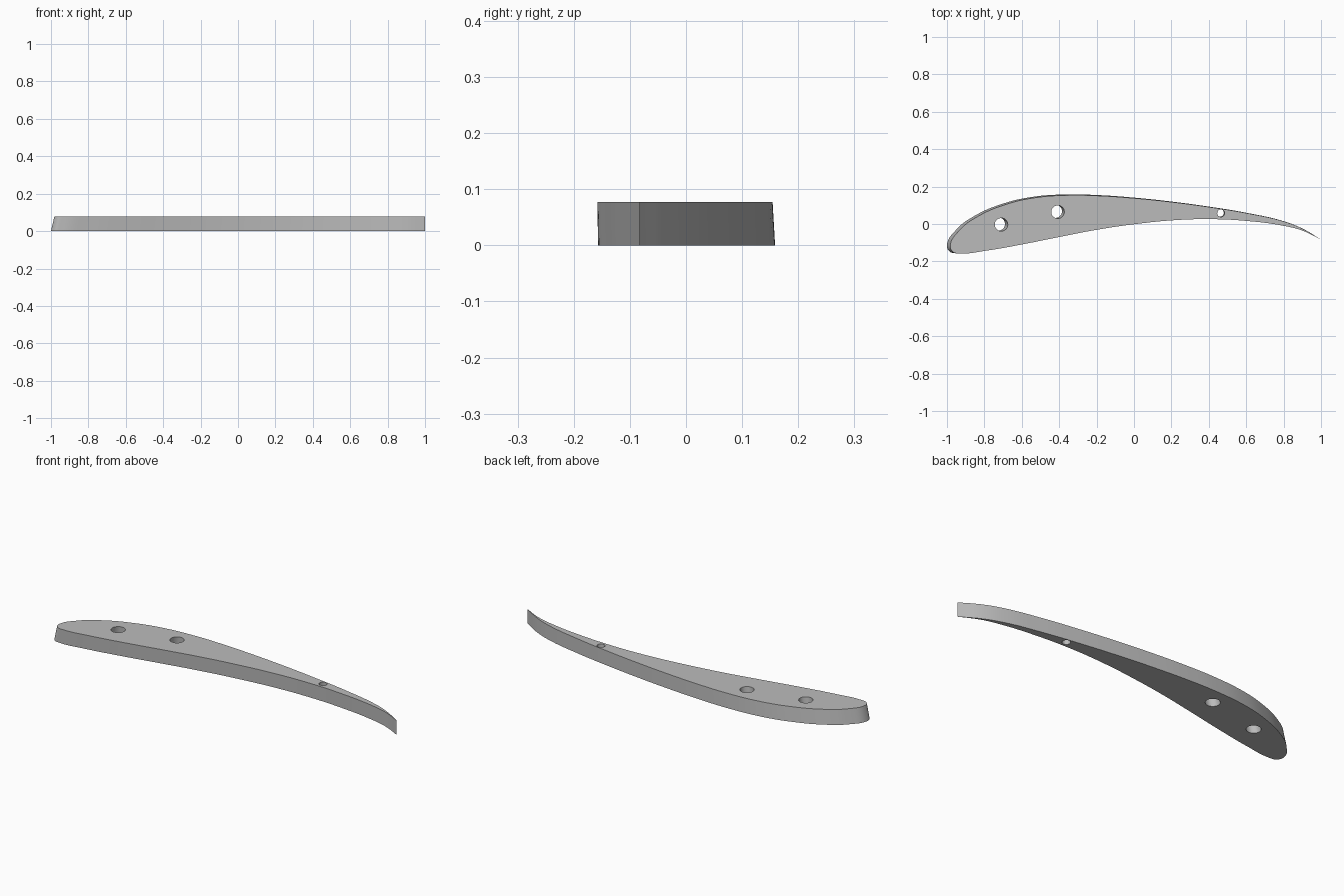
import bpy, bmesh, math

if "Cube" in bpy.data.objects:
    bpy.data.objects.remove(bpy.data.objects["Cube"], do_unlink=True)

HEIGHT = 0.077
TIP = (1.0, -0.083)

# Aerofoil outline: trailing tip, upper side, rounded nose, lower side
UPPER = [(0.9, -0.024), (0.8, 0.015), (0.6, 0.06), (0.4, 0.093), (0.2, 0.12),
         (0, 0.141), (-0.2, 0.155), (-0.37, 0.158), (-0.55, 0.144), (-0.7, 0.109),
         (-0.85, 0.045), (-0.95, -0.03)]
NOSE = [(-1.0, -0.115), (-0.985, -0.148), (-0.95, -0.156)]
LOWER = [(-0.8, -0.14), (-0.6, -0.105), (-0.4, -0.065), (-0.2, -0.027), (0, 0.002),
         (0.2, 0.022), (0.4, 0.028), (0.6, 0.018), (0.8, -0.009), (0.9, -0.035)]
HOLES = [(-0.725, 0, 0.035), (-0.42, 0.068, 0.035), (0.46, 0.06, 0.02)]

grey = bpy.data.materials.new("mid grey")
grey.use_nodes = True
colour = (0.5, 0.5, 0.5, 1)
grey.diffuse_color = colour
grey.node_tree.nodes["Principled BSDF"].inputs["Base Color"].default_value = colour


def add_loop(curve, points, sharp_first=False):
    """Add a closed smooth outline to a flat curve."""
    spline = curve.splines.new("BEZIER")
    spline.bezier_points.add(len(points) - 1)
    spline.use_cyclic_u = True
    for i, (bp, (x, y)) in enumerate(zip(spline.bezier_points, points)):
        bp.co = (x, y, 0)
        kind = "VECTOR" if sharp_first and i == 0 else "AUTO"
        bp.handle_left_type = bp.handle_right_type = kind


# Filled flat profile with three round holes, extruded to a plate
curve = bpy.data.curves.new("blade_profile", "CURVE")
curve.dimensions = "2D"
curve.fill_mode = "BOTH"
curve.resolution_u = 8
curve.extrude = HEIGHT / 2
add_loop(curve, [TIP] + UPPER + NOSE + LOWER, sharp_first=True)
for cx, cy, r in HOLES:
    add_loop(curve, [(cx + r * math.cos(a * math.pi / 4), cy + r * math.sin(a * math.pi / 4))
                     for a in range(8)])

blade = bpy.data.objects.new("blade_section", curve)
bpy.context.collection.objects.link(blade)
bpy.ops.object.select_all(action="DESELECT")
blade.select_set(True)
bpy.context.view_layer.objects.active = blade
bpy.ops.object.convert(target="MESH")
blade = bpy.context.object

# Stand on the ground and taper the top slightly toward the trailing tip
bm = bmesh.new()
bm.from_mesh(blade.data)
bmesh.ops.remove_doubles(bm, verts=bm.verts, dist=0.0002)
for v in bm.verts:
    v.co.z += HEIGHT / 2
    t = v.co.z / HEIGHT
    dx, dy = v.co.x - TIP[0], v.co.y - TIP[1]
    v.co.x -= 0.009 * dx * t
    v.co.y += (0.0012 * dx - 0.0118 * dy) * t
bmesh.ops.recalc_face_normals(bm, faces=bm.faces)
bm.to_mesh(blade.data)
bm.free()

blade.data.materials.clear()
blade.data.materials.append(grey)
bpy.ops.object.shade_smooth_by_angle(angle=math.radians(30))
